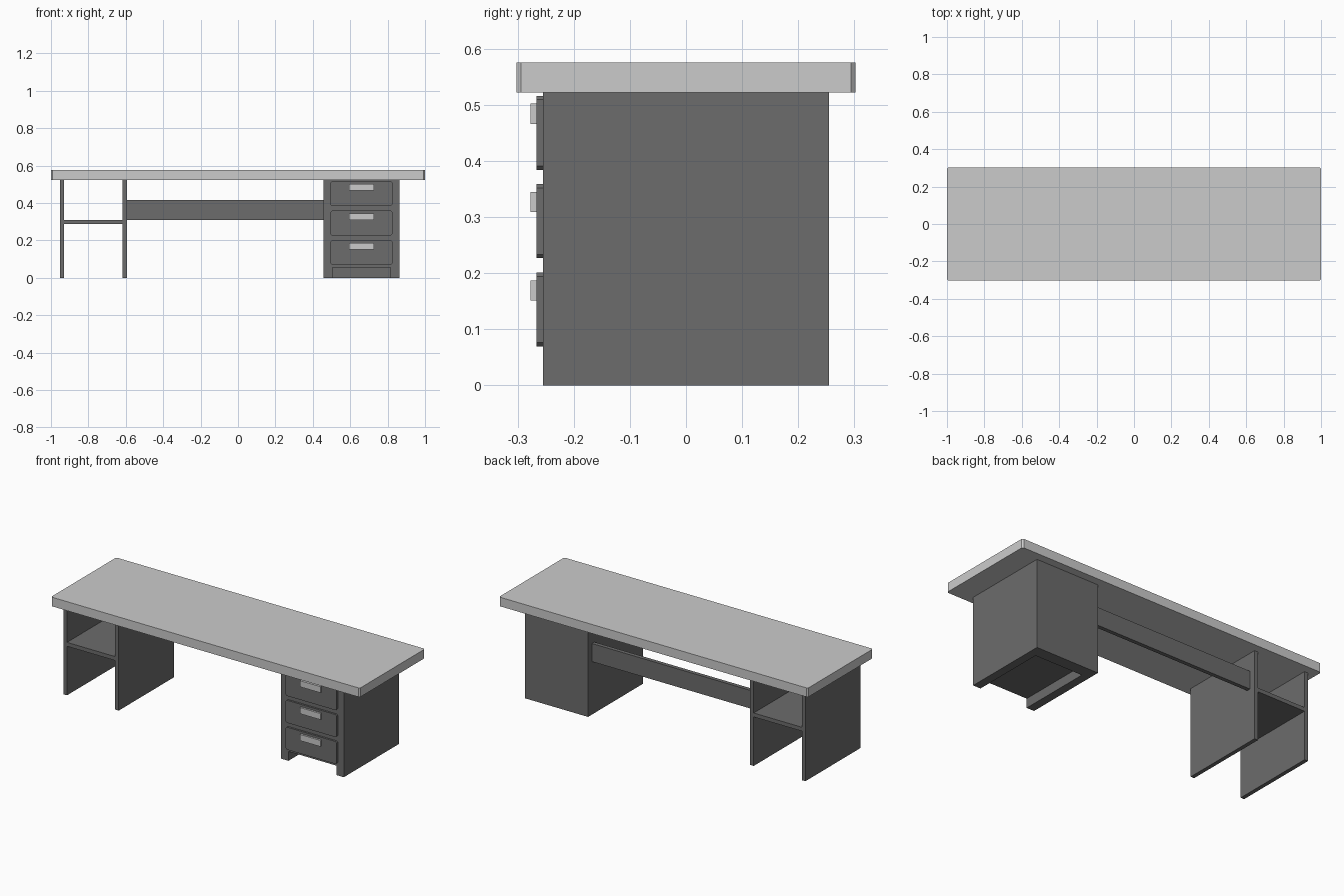
import bpy
import bmesh

if "Cube" in bpy.data.objects:
    bpy.data.objects.remove(bpy.data.objects["Cube"])

dark = bpy.data.materials.new("dark_grey")
dark.diffuse_color = (0.15, 0.15, 0.15, 1)
dark.use_nodes = True
dark.node_tree.nodes["Principled BSDF"].inputs["Base Color"].default_value = dark.diffuse_color


def box(name, x, y, z, mat=None, bevel=0, axis=2):
    """Box from (min, max) ranges; optionally chamfers the edges parallel to one axis."""
    bm = bmesh.new()
    bmesh.ops.create_cube(bm, size=1)
    for v in bm.verts:
        for i, (lo, hi) in enumerate((x, y, z)):
            v.co[i] = lo if v.co[i] < 0 else hi
    if bevel:
        edges = [e for e in bm.edges
                 if all(abs(e.verts[0].co[i] - e.verts[1].co[i]) < 1e-6
                        for i in range(3) if i != axis)]
        bmesh.ops.bevel(bm, geom=edges, offset=bevel, segments=1, affect='EDGES')
    mesh = bpy.data.meshes.new(name)
    bm.to_mesh(mesh)
    bm.free()
    obj = bpy.data.objects.new(name, mesh)
    bpy.context.collection.objects.link(obj)
    if mat:
        mesh.materials.append(mat)
    return obj


D = 0.255    # half depth of the base
H = 0.522    # underside of the top

# Desk top with clipped vertical corners
box("desk_top", (-1, 1), (-0.302, 0.302), (H, 0.575), bevel=0.008)

# Open shelf unit on the left
box("outer_leg_panel", (-0.952, -0.929), (-D, D), (0, H), dark)
box("inner_leg_panel", (-0.617, -0.594), (-D, D), (0, H), dark)
box("shelf", (-0.929, -0.617), (-D, D), (0.287, 0.31), dark)

# Brace between shelf unit and cabinet
box("brace_panel", (-0.594, 0.456), (0.196, 0.219), (0.31, 0.416), dark)

# Drawer cabinet, hollowed underneath and open at the front of the plinth
cabinet = box("drawer_cabinet", (0.456, 0.864), (-D, D), (0, H), dark)
cutter = box("plinth_cutter", (0.505, 0.815), (-0.4, D - 0.07), (-0.1, 0.055), dark)
cutter.hide_render = True
cutter.hide_viewport = True
cut = cabinet.modifiers.new("plinth_recess", 'BOOLEAN')
cut.operation = 'DIFFERENCE'
cut.solver = 'EXACT'
cut.object = cutter

# Drawer fronts with handles
for i in range(3):
    z = 0.069 + i * 0.1575
    box(f"drawer_front_{i + 1}", (0.495, 0.825), (-0.266, -D), (z, z + 0.132), dark, 0.007, 1)
    box(f"drawer_handle_{i + 1}", (0.594, 0.728), (-0.277, -0.266), (z + 0.082, z + 0.118))
